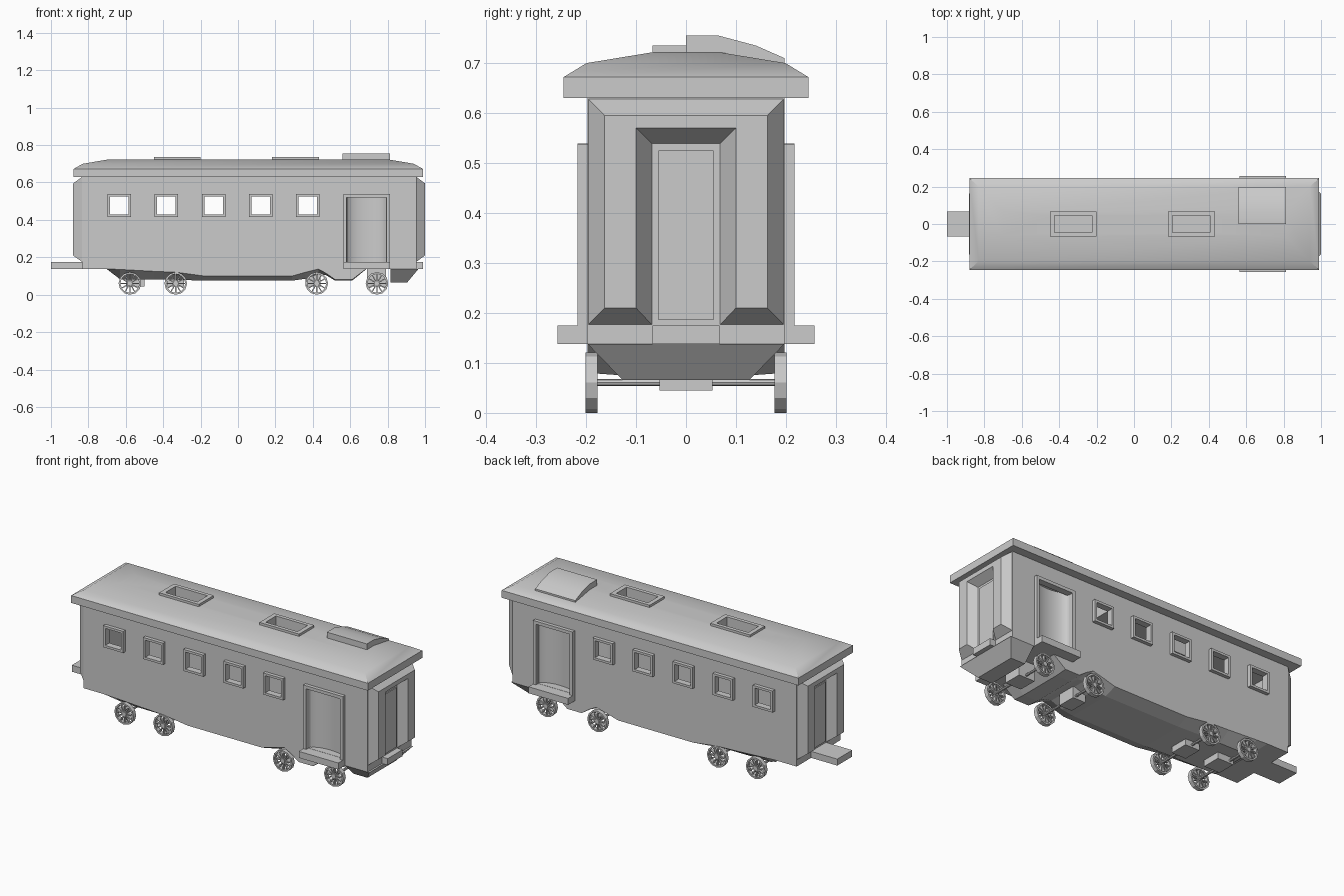
import bpy, bmesh, math
from mathutils import Matrix, Vector

if "Cube" in bpy.data.objects:
    bpy.data.objects.remove(bpy.data.objects["Cube"])


def finish(name, bm, smooth=False):
    bmesh.ops.recalc_face_normals(bm, faces=bm.faces[:])
    me = bpy.data.meshes.new(name)
    bm.to_mesh(me)
    bm.free()
    ob = bpy.data.objects.new(name, me)
    bpy.context.collection.objects.link(ob)
    if smooth:
        bpy.ops.object.select_all(action='DESELECT')
        ob.select_set(True)
        bpy.context.view_layer.objects.active = ob
        bpy.ops.object.shade_smooth_by_angle(angle=math.radians(25))
    return ob


def add_box(bm, x0, x1, y0, y1, z0, z1, rot=None):
    size = Vector((x1 - x0, y1 - y0, z1 - z0))
    mid = Vector((x0 + x1, y0 + y1, z0 + z1)) / 2
    m = Matrix.Translation(mid) @ Matrix.Diagonal(size).to_4x4()
    bmesh.ops.create_cube(bm, size=1, matrix=(rot @ m) if rot else m)


def boxes(name, *specs):
    bm = bmesh.new()
    for s in specs:
        add_box(bm, *s)
    return finish(name, bm)


def add_loft(bm, rings, closed=False):
    """Skin a list of equal-length point rings, capping the ends."""
    vs = [[bm.verts.new(p) for p in r] for r in rings]
    n = len(vs[0])
    pairs = list(zip(vs, vs[1:])) + ([(vs[-1], vs[0])] if closed else [])
    for a, b in pairs:
        for i in range(n):
            j = (i + 1) % n
            bm.faces.new((a[i], a[j], b[j], b[i]))
    if not closed:
        bm.faces.new(vs[0])
        bm.faces.new(vs[-1])


def loft(name, rings, smooth=False):
    bm = bmesh.new()
    add_loft(bm, rings)
    return finish(name, bm, smooth)


def rect(x0, x1, y, z):
    return [(x0, -y, z), (x1, -y, z), (x1, y, z), (x0, y, z)]


def cut(ob, cutter):
    m = ob.modifiers.new("cut", 'BOOLEAN')
    m.operation, m.solver, m.object = 'DIFFERENCE', 'EXACT', cutter
    cutter.hide_render = True
    cutter.hide_viewport = False
    cutter.display_type = 'WIRE'


WINDOWS = [-.635, -.383, -.13, .122, .373]
HATCHES = [-.325, .307]
SIDES = (-1, 1)

# hollow body shell with windows and side doorways
body = boxes("body_shell", (-.835, .955, -.197, .197, .138, .63))
cut(body, boxes("interior_cutter", (-.82, .94, -.182, .182, .155, .7)))
cut(body, boxes("opening_cutter",
                *[(x - .05, x + .05, -.4, .4, .428, .527) for x in WINDOWS],
                (.582, .793, -.4, .4, .176, .525)))

# hipped roof with two skylight openings
roof = loft("roof", [rect(-.88, .99, .245, .63), rect(-.88, .99, .245, .672),
                     rect(-.83, .94, .199, .70), rect(-.70, .81, .065, .722)], True)
cut(roof, boxes("skylight_cutter",
                *[(x - .1, x + .1, -.046, .046, .5, .9) for x in HATCHES]))
for x in HATCHES:
    boxes("skylight_frame",
          (x - .125, x - .1, -.067, .067, .70, .735), (x + .1, x + .125, -.067, .067, .70, .735),
          (x - .1, x + .1, -.067, -.046, .70, .735), (x - .1, x + .1, .046, .067, .70, .735))

# raised roof lid over the rear side door
lid = [(0, .70), (0, .755), (.065, .755), (.14, .735), (.197, .71), (.197, .69)]
loft("roof_lid", [[(x, y, z) for y, z in lid] for x in (.56, .812)], True)


# side window and door frames
def side_frame(name, s, x0, x1, z0, z1, t, sill=True):
    y0, y1 = sorted((s * .18, s * .217))
    parts = [(x0, x0 + t, y0, y1, z0, z1), (x1 - t, x1, y0, y1, z0, z1),
             (x0 + t, x1 - t, y0, y1, z1 - t, z1)]
    if sill:
        parts.append((x0 + t, x1 - t, y0, y1, z0, z0 + t))
    boxes(name, *parts)


for s in SIDES:
    for x in WINDOWS:
        side_frame("window_frame", s, x - .0625, x + .0625, .416, .539, .013)
    side_frame("side_door_frame", s, .563, .812, .173, .538, .018, False)
    y0, y1 = sorted((s * .15, s * .257))
    boxes("side_step", (.563, .812, y0, y1, .138, .175))
    # curved door leaf set back in the doorway
    arc = [math.pi * i / 12 for i in range(13)]
    front = [(.6875 - .107 * math.cos(a), s * (.195 - .045 * math.sin(a))) for a in arc]
    back = [(x, y - s * .012) for x, y in reversed(front)]
    loft("side_door", [[(x, y, z) for x, y in front + back] for z in (.165, .535)], True)

# bevelled end portals, door leaves and landings
outer = [(-.197, .175), (-.197, .63), (.197, .63), (.197, .175),
         (.067, .175), (.067, .538), (-.067, .538), (-.067, .175)]
inner = [(-.163, .21), (-.163, .595), (.163, .595), (.163, .21),
         (.1, .21), (.1, .57), (-.1, .57), (-.1, .21)]
for base, tip in ((.953, 1.0), (-.833, -.882)):
    d = math.copysign(1, base)
    loft("end_portal", [[(base, y, z) for y, z in outer], [(tip, y, z) for y, z in inner]])
    x0, x1 = sorted((base - d * .005, base + d * .007))
    boxes("end_door", (x0, x1, -.055, .055, .186, .525))
boxes("left_landing", (-1.0, -.82, -.067, .067, .138, .175))
boxes("right_landing", (.94, .99, -.067, .067, .138, .175))

# underframe: wavy skirt edge sloping in to a flat keel
stations = [(-.70, .138, .136), (-.63, .135, .082), (-.45, .125, .08), (-.33, .12, .08),
            (-.18, .10, .075), (.29, .10, .075), (.36, .12, .085), (.43, .137, .11),
            (.47, .115, .105), (.52, .08, .075), (.61, .08, .075), (.685, .138, .136)]
loft("underframe", [[(x, -.197, .14), (x, -.197, e), (x, -.127, k),
                     (x, .127, k), (x, .197, e), (x, .197, .14)] for x, e, k in stations])
loft("end_apron", [rect(.815, .965, .197, .138), rect(.815, .905, .127, .066)])
boxes("bogie_blocks", (-.60, -.50, -.053, .053, .045, .10), (-.38, -.29, -.053, .053, .045, .10),
      (.36, .44, -.053, .053, .045, .12), (.69, .79, -.053, .053, .045, .14))


# spoked wheels and axles
def ring(r, y, cx, n=12):
    return [(cx + r * math.cos(2 * math.pi * i / n), y,
             .0605 + r * math.sin(2 * math.pi * i / n)) for i in range(n)]


for cx in (-.578, -.333, .421, .743):
    loft("axle", [ring(.007, -.185, cx, 8), ring(.007, .185, cx, 8)])
    for s in SIDES:
        a, b = sorted((s * .177, s * .201))
        bm = bmesh.new()
        add_loft(bm, [ring(.0605, a, cx), ring(.0605, b, cx),
                      ring(.051, b, cx), ring(.051, a, cx)], True)
        add_loft(bm, [ring(.013, a, cx), ring(.013, b, cx)])
        for i in range(12):
            rot = (Matrix.Translation((cx, s * .189, .0605))
                   @ Matrix.Rotation(2 * math.pi * i / 12, 4, 'Y'))
            add_box(bm, .01, .054, -.007, .007, -.003, .003, rot)
        finish("wheel", bm)
